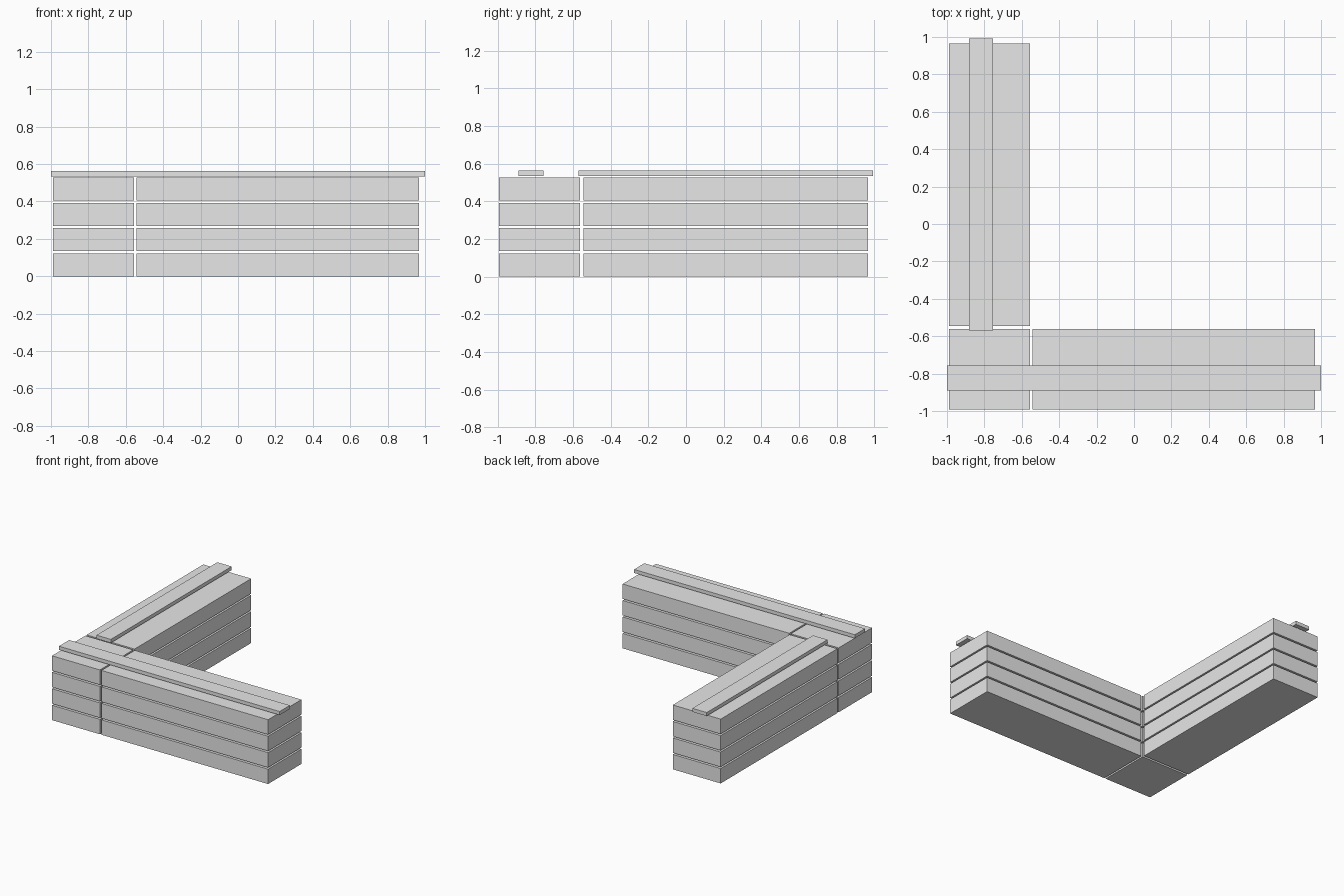
import bpy

if "Cube" in bpy.data.objects:
    bpy.data.objects.remove(bpy.data.objects["Cube"])

# One flat colour for the whole model
grey = bpy.data.materials.new("light_grey")
grey.diffuse_color = (0.8, 0.8, 0.8, 1.0)
grey.use_nodes = True
grey.node_tree.nodes["Principled BSDF"].inputs["Base Color"].default_value = grey.diffuse_color


def box(name, x, y, z):
    """Add a box spanning the given (min, max) ranges."""
    spans = (x, y, z)
    bpy.ops.mesh.primitive_cube_add(size=1)
    ob = bpy.context.object
    ob.name = name
    for v in ob.data.vertices:
        v.co = [lo if c < 0 else hi for c, (lo, hi) in zip(v.co, spans)]
    ob.data.materials.append(grey)
    return ob


BLOCK_H = 0.122   # height of one course
PITCH = 0.135     # course height plus open joint

# Four courses: corner block, front wing and side wing, with open joints
for i in range(4):
    z = (i * PITCH, i * PITCH + BLOCK_H)
    box(f"corner_block_{i + 1}", (-0.99, -0.556), (-0.993, -0.562), z)
    box(f"front_wing_block_{i + 1}", (-0.542, 0.968), (-0.993, -0.562), z)
    box(f"side_wing_block_{i + 1}", (-0.99, -0.556), (-0.545, 0.965), z)

# Thin rails along the top of each wing
rail_z = (0.534, 0.563)
box("front_rail", (-1.0, 1.0), (-0.889, -0.757), rail_z)
box("side_rail", (-0.883, -0.753), (-0.57, 0.993), rail_z)
